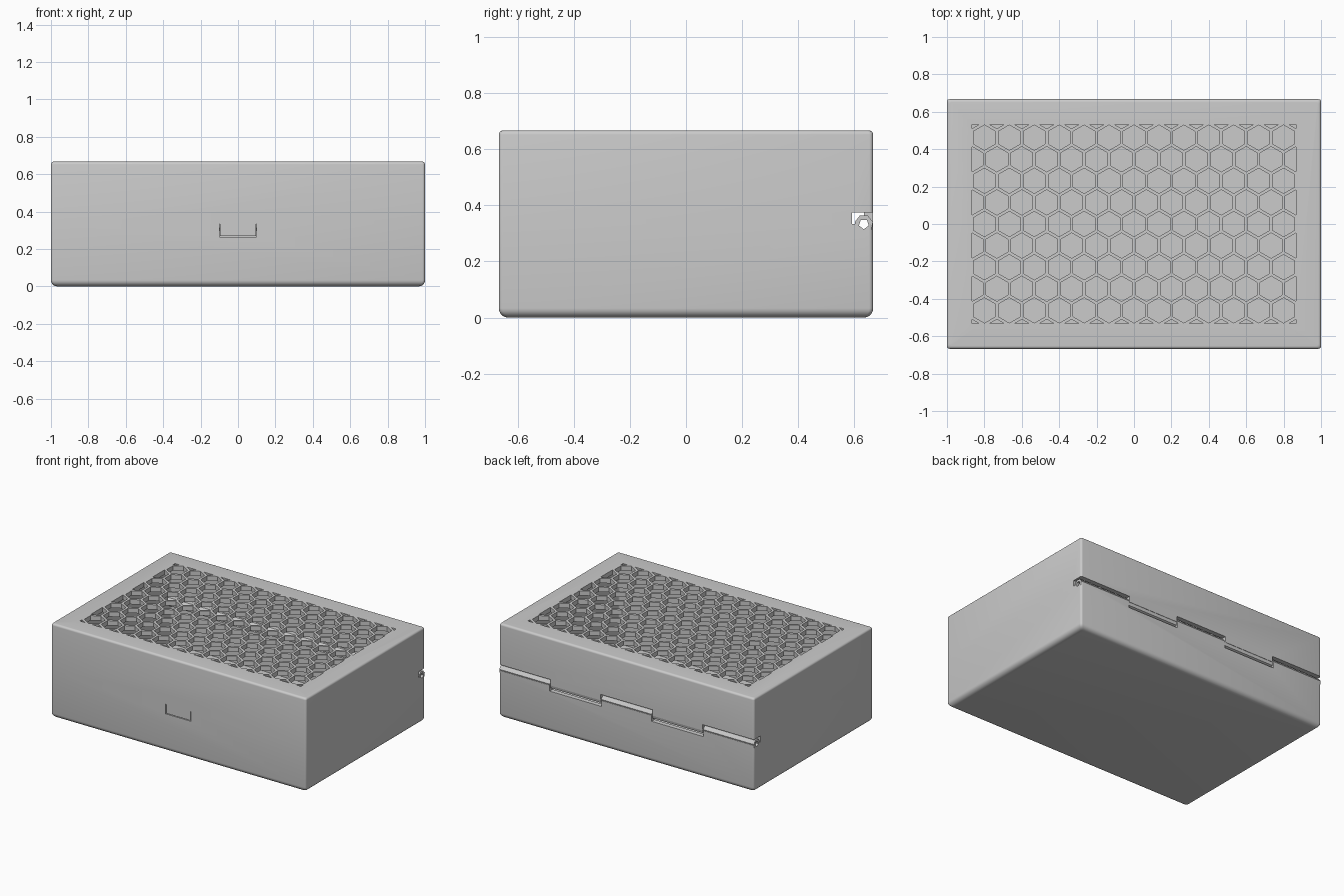
import bpy, bmesh
from math import sin, cos, pi, radians, sqrt
from mathutils import Vector

if "Cube" in bpy.data.objects:
    bpy.data.objects.remove(bpy.data.objects["Cube"])

HX, HY, H = 1.0, 0.667, 0.667        # half width, half depth, height
WALL, SEAM = 0.0333, 0.3333          # wall thickness, height of the lid joint
PIN_Y, SEGMENTS = HY - WALL, 5       # hinge axis and knuckle count
SLOT = 0.0417                        # clearance around the knuckles

grey = bpy.data.materials.new("light grey plastic")
grey.use_nodes = True
colour = (0.6, 0.6, 0.6, 1)
grey.diffuse_color = colour
grey.node_tree.nodes["Principled BSDF"].inputs["Base Color"].default_value = colour


def make(name, bm):
    bmesh.ops.recalc_face_normals(bm, faces=bm.faces[:])
    mesh = bpy.data.meshes.new(name)
    bm.to_mesh(mesh)
    bm.free()
    mesh.materials.append(grey)
    obj = bpy.data.objects.new(name, mesh)
    bpy.context.collection.objects.link(obj)
    return obj


def shell(name, rings):
    """Loft rounded rectangles given as (inset, z), capped at both ends."""
    bm = bmesh.new()
    radius, steps, loops = 0.014, 4, []
    for inset, z in rings:
        loop = []
        for corner, (sx, sy) in enumerate([(1, 1), (-1, 1), (-1, -1), (1, -1)]):
            for i in range(steps + 1):
                a = (corner + i / steps) * pi / 2
                loop.append(bm.verts.new((sx * (HX - inset - radius) + radius * cos(a),
                                          sy * (HY - inset - radius) + radius * sin(a), z)))
        loops.append(loop)
    n = len(loops[0])
    for low, high in zip(loops, loops[1:]):
        for i in range(n):
            j = (i + 1) % n
            bm.faces.new((low[i], low[j], high[j], high[i]))
    bm.faces.new(loops[0])
    bm.faces.new(loops[-1])
    return make(name, bm)


def fillet(radius, steps=5):
    """Quarter round as (inset, distance from the end face)."""
    return [(radius * (1 - sin(a)), radius * (1 - cos(a)))
            for a in (i * pi / 2 / steps for i in range(steps + 1))]


def box(name, x0, x1, y0, y1, z0, z1):
    bm = bmesh.new()
    bmesh.ops.create_cube(bm, size=1)
    for v in bm.verts:
        v.co = ((v.co.x + 0.5) * (x1 - x0) + x0, (v.co.y + 0.5) * (y1 - y0) + y0,
                (v.co.z + 0.5) * (z1 - z0) + z0)
    return make(name, bm)


def rod(name, x0, x1, radius, sides):
    """Prism along the hinge axis with a corner pointing down."""
    bm = bmesh.new()
    angles = [2 * pi * i / sides - pi / 2 for i in range(sides)]
    face = bm.faces.new([bm.verts.new((x0, PIN_Y + radius * cos(a), SEAM + radius * sin(a)))
                         for a in angles])
    extrude(bm, [face], (x1 - x0, 0, 0))
    return make(name, bm)


def extrude(bm, faces, offset):
    result = bmesh.ops.extrude_face_region(bm, geom=faces, use_keep_orig=True)
    moved = [e for e in result["geom"] if isinstance(e, bmesh.types.BMVert)]
    bmesh.ops.translate(bm, verts=moved, vec=offset)


def combine(obj, tool, operation):
    mod = obj.modifiers.new("combine", "BOOLEAN")
    mod.operation, mod.object, mod.solver = operation, tool, "EXACT"
    bpy.context.view_layer.objects.active = obj
    bpy.ops.object.modifier_apply(modifier=mod.name)
    bpy.data.objects.remove(tool)


def honeycomb(pitch=0.1333, across=0.1167, limit_x=0.867, limit_y=0.533):
    """Hexagonal prisms trimmed to a rectangle."""
    bm = bmesh.new()
    for row in range(-5, 6):
        for col in range(-8, 9):
            x = (col + 0.5 * (row % 2)) * pitch
            y = row * pitch * sqrt(3) / 2
            bm.faces.new([bm.verts.new((x + across / sqrt(3) * sin(k * pi / 3),
                                        y + across / sqrt(3) * cos(k * pi / 3), H - 2 * WALL))
                          for k in range(6)])
    for axis, limit in ((Vector((1, 0, 0)), limit_x), (Vector((0, 1, 0)), limit_y)):
        for side in (1, -1):
            bmesh.ops.bisect_plane(bm, geom=bm.verts[:] + bm.edges[:] + bm.faces[:],
                                   plane_co=axis * side * limit, plane_no=axis * side,
                                   clear_outer=True)
    extrude(bm, bm.faces[:], (0, 0, 4 * WALL))
    return make("honeycomb_cutter", bm)


# Hollow base tray and hollow lid
base = shell("base_tray", fillet(WALL)[::-1][::-1] and
             [(i, z) for i, z in fillet(WALL)] + [(0, SEAM), (WALL, SEAM), (WALL, WALL)])
lid = shell("vented_lid", [(i, H - z) for i, z in fillet(0.015)] +
            [(0, SEAM), (WALL, SEAM), (WALL, H - WALL)])

# Vent holes in the lid
combine(lid, honeycomb(), "DIFFERENCE")

# Front latch tab and its matching notch
combine(base, box("notch", -0.1, 0.1, -HY - 0.1, -HY + 0.05, 0.265, 0.4), "DIFFERENCE")
combine(lid, box("tab", -0.095, 0.095, -HY, -HY + WALL, 0.27, 0.4), "UNION")

# Hinge clearances, then alternating knuckles
length = 2 * HX / SEGMENTS
spans = [(-HX + i * length, -HX + (i + 1) * length) for i in range(SEGMENTS)]
for i, (x0, x1) in enumerate(spans):
    other = base if i % 2 else lid
    start = x0 - 0.1 if i == 0 else x0 - 0.003
    end = x1 + 0.1 if i == SEGMENTS - 1 else x1 + 0.003
    low, high = (SEAM - SLOT, SEAM + 0.02) if i % 2 else (SEAM - 0.02, SEAM + SLOT)
    combine(other, box("clearance", start, end, PIN_Y - SLOT, HY + 0.1, low, high), "DIFFERENCE")
for i, (x0, x1) in enumerate(spans):
    combine(lid if i % 2 else base, rod("knuckle", x0 + 0.002, x1 - 0.002, WALL, 7), "UNION")

# Pin bore through every knuckle, and shading
for part in (base, lid):
    combine(part, rod("pin_bore", -HX - 0.1, HX + 0.1, WALL * 0.55, 5), "DIFFERENCE")
    bpy.ops.object.select_all(action="DESELECT")
    part.select_set(True)
    bpy.context.view_layer.objects.active = part
    bpy.ops.object.shade_smooth_by_angle(angle=radians(30))
